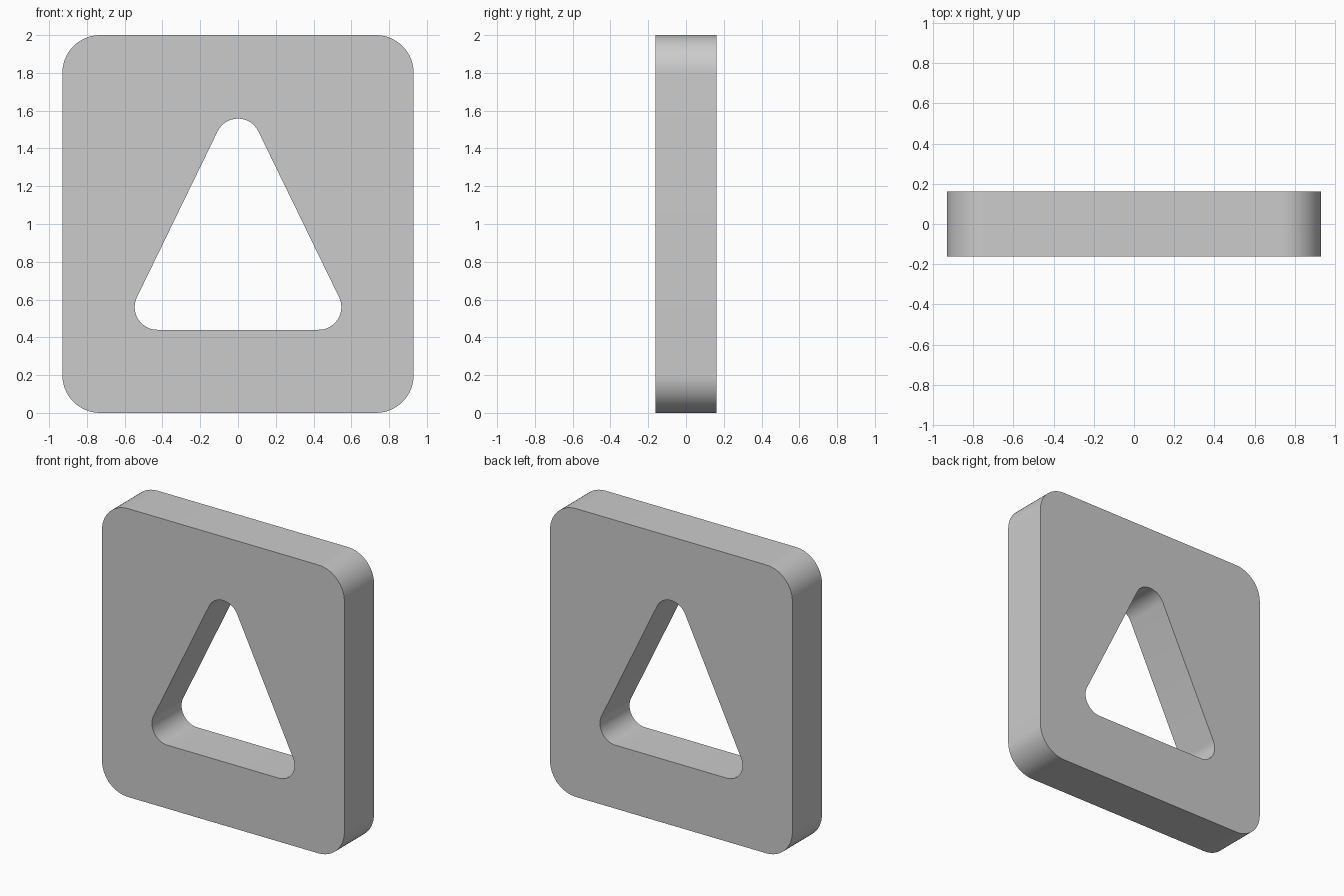
import bpy, bmesh
from math import atan2, cos, sin, pi

if "Cube" in bpy.data.objects:
    bpy.data.objects.remove(bpy.data.objects["Cube"])

HALF_W, HEIGHT, HALF_D = 0.93, 2.0, 0.1625


def rounded_outline(centres, radius, steps=16):
    """Outline around equal circles placed at counter-clockwise corner centres."""
    pts, n = [], len(centres)
    for i, (x, z) in enumerate(centres):
        px, pz = centres[i - 1]
        nx, nz = centres[(i + 1) % n]
        a0 = atan2(z - pz, x - px) - pi / 2
        a1 = atan2(nz - z, nx - x) - pi / 2
        sweep = (a1 - a0) % (2 * pi)
        for k in range(steps + 1):
            a = a0 + sweep * k / steps
            pts.append((x + radius * cos(a), z + radius * sin(a)))
    return pts


# Outer rounded rectangle and inner rounded triangle
R, r = 0.2, 0.12
w = HALF_W - R
outer = rounded_outline([(-w, R), (w, R), (w, HEIGHT - R), (-w, HEIGHT - R)], R)
hole = rounded_outline([(-0.427, 0.56), (0.427, 0.56), (0, 1.438)], r)

# Flat filled profile with a hole, extruded to the plate depth
curve = bpy.data.curves.new("plate", 'CURVE')
curve.dimensions = '2D'
curve.fill_mode = 'BOTH'
curve.extrude = HALF_D
for pts in (outer, hole):
    spline = curve.splines.new('POLY')
    spline.points.add(len(pts) - 1)
    for p, (x, z) in zip(spline.points, pts):
        p.co = (x, z, 0, 1)
    spline.use_cyclic_u = True

plate = bpy.data.objects.new("plate", curve)
plate.rotation_euler.x = pi / 2
bpy.context.collection.objects.link(plate)
bpy.context.view_layer.objects.active = plate
plate.select_set(True)
bpy.ops.object.convert(target='MESH')
plate = bpy.context.object
bpy.ops.object.transform_apply(rotation=True)

# Weld caps to walls and tidy the faces
bm = bmesh.new()
bm.from_mesh(plate.data)
bmesh.ops.remove_doubles(bm, verts=bm.verts, dist=1e-4)
bmesh.ops.recalc_face_normals(bm, faces=bm.faces)
bm.to_mesh(plate.data)
bm.free()

bpy.ops.object.shade_smooth_by_angle()
